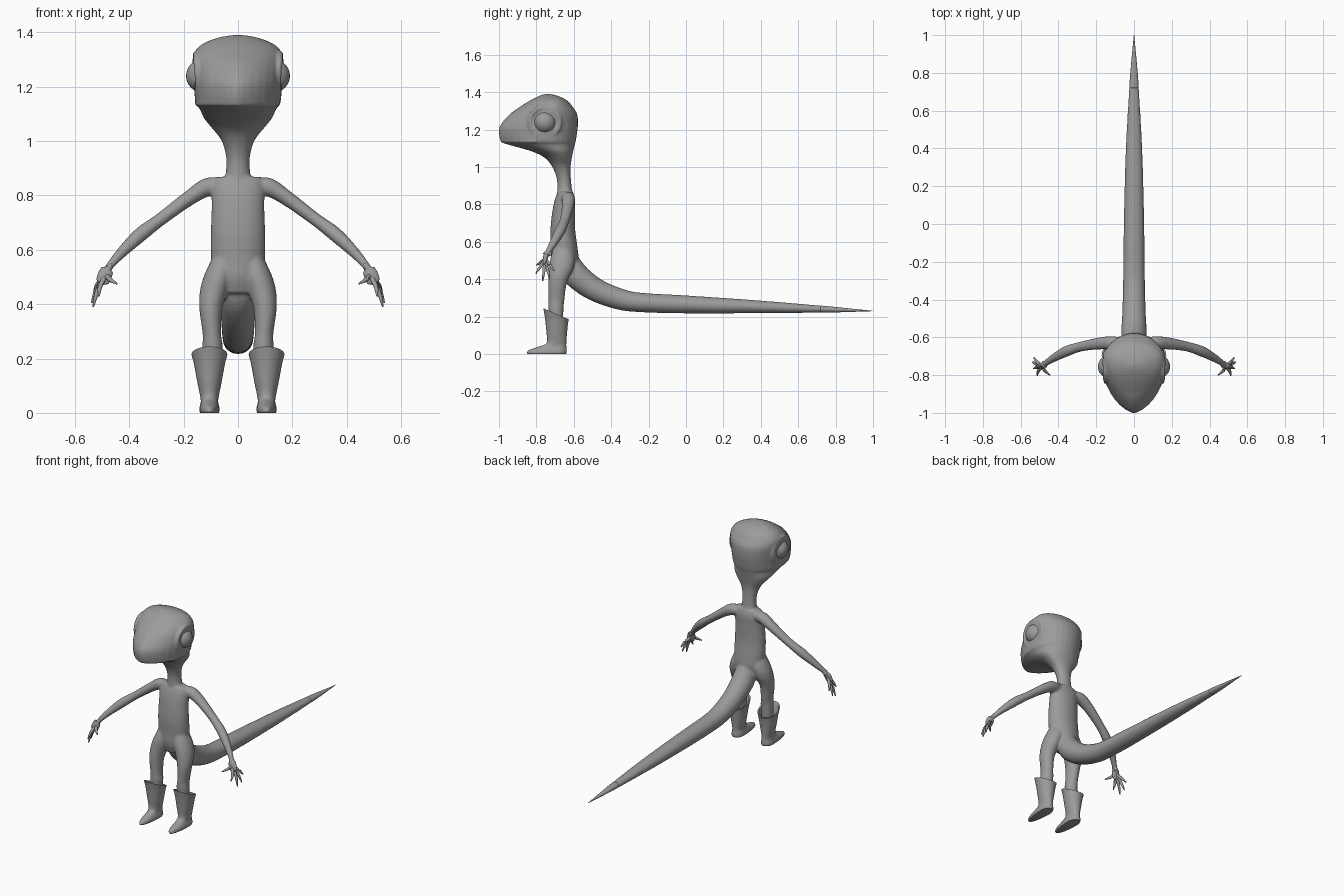
import bpy
import bmesh
import math
from mathutils import Vector, Matrix

if "Cube" in bpy.data.objects:
    bpy.data.objects.remove(bpy.data.objects["Cube"], do_unlink=True)

grey = bpy.data.materials.new("plain grey")
grey.use_nodes = True
colour = (0.33, 0.33, 0.33, 1)
grey.diffuse_color = colour
grey.node_tree.nodes["Principled BSDF"].inputs["Base Color"].default_value = colour

SIDES = 32


def spline(points, steps=5):
    """Smoothly interpolate a list of equal-length tuples."""
    pts = [points[0]] + list(points) + [points[-1]]
    out = []
    for a, b, c, d in zip(pts, pts[1:], pts[2:], pts[3:]):
        for i in range(steps):
            t = i / steps
            out.append([q + 0.5 * t * (r - p + t * (2 * p - 5 * q + 4 * r - s
                        + t * (3 * (q - r) + s - p)))
                        for p, q, r, s in zip(a, b, c, d)])
    return out + [list(points[-1])]


def skin_rings(bm, rings):
    """Bridge rings of coordinates into a closed surface."""
    loops = [[bm.verts.new(co) for co in ring] for ring in rings]
    n = len(loops[0])
    for a, b in zip(loops, loops[1:]):
        for i in range(n):
            j = (i + 1) % n
            bm.faces.new((a[i], a[j], b[j], b[i]))
    bm.faces.new(loops[0][::-1])
    bm.faces.new(loops[-1])


def level_ring(z, front, back, width, cx=0, middle=None, point=1, tilt=0):
    """Horizontal ring; point above 1 narrows its front."""
    mid = (front + back) / 2 if middle is None else middle
    ring = []
    for i in range(SIDES):
        a = math.tau * i / SIDES
        c, s = math.cos(a), math.sin(a)
        x = math.copysign(abs(c) ** (point if s < 0 else 1), c)
        y = mid + s * ((mid - front) if s < 0 else (back - mid))
        ring.append((cx + width * x, y, z - tilt * (y - mid)))
    return ring


def tube(bm, path, sides=20, steps=5):
    """Path entries: x, y, z, side radius, upright radius."""
    pts = spline(path, steps)
    rings = []
    for i, p in enumerate(pts):
        lo, hi = pts[max(i - 1, 0)], pts[min(i + 1, len(pts) - 1)]
        along = (Vector(hi[:3]) - Vector(lo[:3])).normalized()
        side = Vector((1, 0, 0)) if abs(along.x) < 0.5 else Vector((0, 1, 0))
        side = (side - along * side.dot(along)).normalized()
        up = side.cross(along)
        rings.append([Vector(p[:3]) + side * p[3] * math.cos(math.tau * k / sides)
                      + up * p[4] * math.sin(math.tau * k / sides) for k in range(sides)])
    skin_rings(bm, rings)


def flip(path, sign):
    return [(sign * p[0], *p[1:]) for p in path]


def finish(bm, name, angle=50):
    bmesh.ops.recalc_face_normals(bm, faces=bm.faces)
    mesh = bpy.data.meshes.new(name)
    bm.to_mesh(mesh)
    bm.free()
    obj = bpy.data.objects.new(name, mesh)
    bpy.context.collection.objects.link(obj)
    mesh.materials.append(grey)
    for poly in mesh.polygons:
        poly.use_smooth = True
    return obj


SIGNS = ((1, "left"), (-1, "right"))
EYE = Vector((0.13, -0.755, 1.24))
body = bmesh.new()

# Neck and head: height, front, back, half width, point
head = [(0.84, -0.69, -0.605, 0.05, 1), (0.93, -0.69, -0.615, 0.043, 1),
        (1.0, -0.715, -0.617, 0.06, 1), (1.05, -0.757, -0.61, 0.098, 1.1),
        (1.085, -0.83, -0.603, 0.126, 1.2), (1.122, -0.96, -0.594, 0.143, 1.35),
        (1.135, -0.988, -0.59, 0.155, 1.35), (1.17, -1.0, -0.584, 0.16, 1.35),
        (1.22, -0.995, -0.578, 0.164, 1.35), (1.28, -0.945, -0.581, 0.167, 1.3),
        (1.32, -0.89, -0.605, 0.164, 1.2), (1.355, -0.835, -0.635, 0.135, 1.1),
        (1.38, -0.785, -0.685, 0.075, 1), (1.39, -0.755, -0.73, 0.02, 1)]
skin_rings(body, [level_ring(z, f, b, w, middle=b + (f - b) * 0.42, point=p)
                  for z, f, b, w, p in spline(head)])

# Upper lip along the front of the jaw
lip = level_ring(1.137, -0.986, -0.59, 0.154, middle=-0.756, point=1.35)[SIDES // 2:]
tube(body, [(*co, 0.006, 0.007) for co in lip], sides=8, steps=2)

# Torso
torso = [(0.44, -0.70, -0.60, 0.06), (0.5, -0.72, -0.575, 0.088),
         (0.57, -0.722, -0.58, 0.099), (0.66, -0.725, -0.592, 0.1),
         (0.76, -0.715, -0.594, 0.097), (0.83, -0.70, -0.594, 0.098),
         (0.868, -0.685, -0.605, 0.085)]
skin_rings(body, [level_ring(*r) for r in spline(torso)])

# Legs: height, front, back, half width, centre
leg = [(0.58, -0.705, -0.61, 0.04, 0.05), (0.51, -0.725, -0.595, 0.053, 0.07),
       (0.45, -0.732, -0.605, 0.052, 0.088), (0.38, -0.736, -0.637, 0.042, 0.1),
       (0.29, -0.735, -0.65, 0.034, 0.096), (0.24, -0.735, -0.655, 0.037, 0.094),
       (0.12, -0.725, -0.66, 0.03, 0.1)]
arm = [(0.07, -0.635, 0.835, 0.033, 0.03), (0.115, -0.63, 0.83, 0.036, 0.034),
       (0.18, -0.632, 0.79, 0.032, 0.028), (0.285, -0.65, 0.712, 0.026, 0.024),
       (0.36, -0.675, 0.655, 0.028, 0.027), (0.43, -0.712, 0.588, 0.021, 0.02),
       (0.468, -0.738, 0.545, 0.016, 0.015), (0.485, -0.75, 0.52, 0.022, 0.014)]
for sign, _ in SIGNS:
    skin_rings(body, [level_ring(*r[:4], cx=sign * r[4]) for r in spline(leg)])
    tube(body, flip(arm, sign))
    # Raised eyelid rim
    rim = [(0.148 + 0.006 * math.sin(a), EYE.y + 0.08 * math.cos(a),
            EYE.z + 0.08 * math.sin(a)) for a in [math.tau * k / 40 for k in range(41)]]
    tube(body, [(sign * x, y, z, 0.013, 0.013) for x, y, z in rim], sides=10, steps=1)

# Tail
tail = [(0, -0.65, 0.54, 0.05, 0.05), (0, -0.605, 0.445, 0.066, 0.068),
        (0, -0.55, 0.388, 0.066, 0.067), (0, -0.47, 0.337, 0.062, 0.062),
        (0, -0.36, 0.295, 0.059, 0.057), (0, -0.25, 0.276, 0.057, 0.052),
        (0, 0, 0.265, 0.054, 0.048), (0, 0.39, 0.252, 0.044, 0.034),
        (0, 0.77, 0.238, 0.022, 0.016), (0, 1, 0.23, 0.001, 0.001)]
tube(body, tail, sides=24)

skin = finish(body, "body")
remesh = skin.modifiers.new("merge parts", "REMESH")
remesh.mode = "VOXEL"
remesh.voxel_size = 0.0065
remesh.use_smooth_shade = True
relax = skin.modifiers.new("relax", "SMOOTH")
relax.factor = 0.5
relax.iterations = 6

# Slim end of the tail
tip = bmesh.new()
tube(tip, [(0, 0.72, 0.24, 0.025, 0.0185), (0, 0.77, 0.238, 0.022, 0.0165),
           (0, 0.88, 0.234, 0.0125, 0.009), (0, 1, 0.23, 0.001, 0.001)])
finish(tip, "tail_tip")

FINGERS = [(0.445, -0.8, 0.475), (0.512, -0.803, 0.43), (0.533, -0.766, 0.39),
           (0.538, -0.73, 0.405), (0.53, -0.705, 0.445)]
PALM = Vector((0.488, -0.752, 0.508))
for sign, side in SIGNS:
    # Eyeball
    eye = bmesh.new()
    bmesh.ops.create_uvsphere(eye, u_segments=32, v_segments=20, radius=0.061,
                              matrix=Matrix.Translation((sign * EYE.x, EYE.y, EYE.z)))
    finish(eye, side + "_eye")

    # Hand with tapered fingers
    hand = bmesh.new()
    tube(hand, flip([(0.468, -0.738, 0.545, 0.014, 0.012), (0.484, -0.75, 0.52, 0.025, 0.013),
                     (0.498, -0.757, 0.485, 0.024, 0.01), (0.502, -0.759, 0.475, 0.01, 0.005)],
                    sign))
    for end in FINGERS:
        end = Vector(end)
        start = PALM.lerp(end, 0.1)
        bend = PALM.lerp(end, 0.55) + Vector((0.006, 0, 0))
        tube(hand, flip([(*start, 0.009, 0.009), (*bend, 0.0085, 0.0085),
                         (*end, 0.003, 0.003)], sign), sides=10)
    finish(hand, side + "_hand")

    # Boot with a flared, slanted, hollow cuff
    boot = bmesh.new()
    shape = [(0.0, -0.845, -0.642, 0.034, 0), (0.008, -0.85, -0.638, 0.037, 0),
             (0.022, -0.838, -0.638, 0.036, 0), (0.04, -0.785, -0.64, 0.032, 0),
             (0.06, -0.745, -0.64, 0.034, 0), (0.12, -0.747, -0.636, 0.046, 0.1),
             (0.18, -0.755, -0.631, 0.057, 0.3), (0.215, -0.763, -0.627, 0.066, 0.43)]
    inside = [(0.213, -0.755, -0.635, 0.058, 0.43), (0.15, -0.745, -0.642, 0.045, 0.3)]
    rings = [level_ring(*r[:4], cx=sign * 0.105, tilt=r[4],
                        middle=-0.69 if r[0] < 0.05 else None)
             for r in spline(shape, 4) + inside]
    skin_rings(boot, rings)
    cuff = finish(boot, side + "_boot")
    bpy.ops.object.select_all(action="DESELECT")
    cuff.select_set(True)
    bpy.context.view_layer.objects.active = cuff
    bpy.ops.object.shade_smooth_by_angle(angle=math.radians(50))
